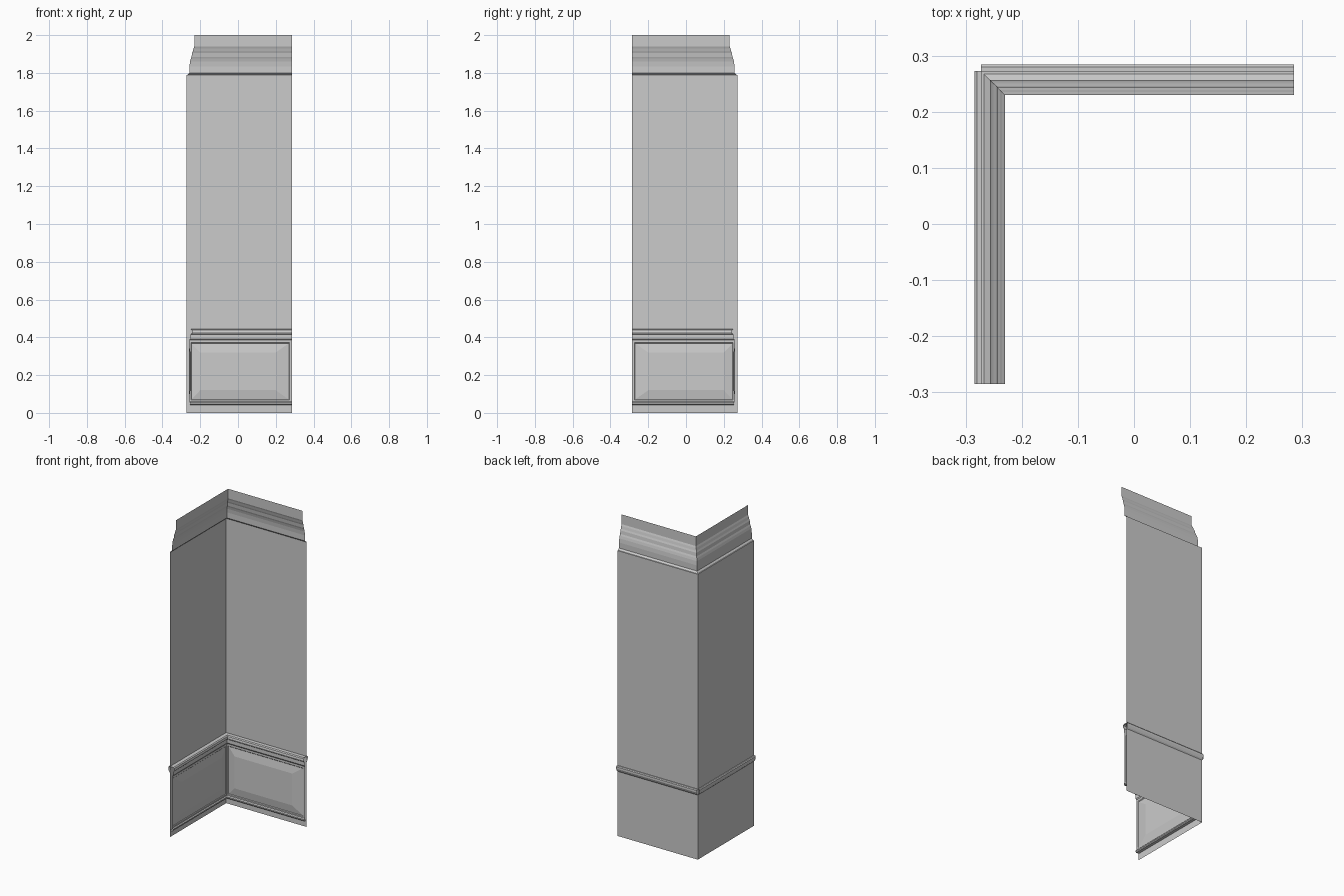
import bpy

if "Cube" in bpy.data.objects:
    bpy.data.objects.remove(bpy.data.objects["Cube"])

C = 0.273      # wall plane distance from centre
E = 0.285      # free end of each wall


def make(name, verts, faces):
    # Each part is built on the back wall, then reflected across the corner diagonal
    for side, flip in (("back", False), ("left", True)):
        pts = [(-y, -x, z) if flip else (x, y, z) for x, y, z in verts]
        fcs = [f[::-1] if flip else f for f in faces]
        me = bpy.data.meshes.new(f"{name}_{side}")
        me.from_pydata(pts, [], fcs)
        ob = bpy.data.objects.new(f"{name}_{side}", me)
        bpy.context.collection.objects.link(ob)


def moulding(name, profile):
    # Profile of (projection into room, height), mitred at the inside corner
    verts = []
    for d, z in profile:
        verts += [(-(C - max(d, 0)), C - d, z), (E, C - d, z)]
    faces = [(2*i, 2*i + 1, 2*i + 3, 2*i + 2) for i in range(len(profile) - 1)]
    make(name, verts, faces)


def panel(name, rings):
    # Nested rectangles (left, right, bottom, top, projection), closed by a flat field
    verts, faces = [], []
    for a, b, lo, hi, d in rings:
        verts += [(a, C - d, lo), (b, C - d, lo), (b, C - d, hi), (a, C - d, hi)]
    for k in range(0, 4 * (len(rings) - 1), 4):
        for i in range(4):
            j = (i + 1) % 4
            faces.append((k + i, k + j, k + 4 + j, k + 4 + i))
    n = len(verts)
    faces.append((n - 4, n - 3, n - 2, n - 1))
    make(name, verts, faces)


# Plain wall sheet
moulding("wall", [(0, 0), (0, 1.79)])

# Stepped cornice leaning into the room
moulding("cornice", [(0, 1.79), (0.006, 1.79), (0.016, 1.80), (0.016, 1.835),
                     (0.019, 1.86), (0.023, 1.875), (0.027, 1.885), (0.030, 1.905),
                     (0.034, 1.915), (0.038, 1.93), (0.042, 1.94), (0.043, 2.0)])

# Base bead under the wainscot
moulding("base_bead", [(0, 0.042), (0.018, 0.042), (0.022, 0.047),
                       (0.022, 0.054), (0.017, 0.06)])

# Chair rail, room side and the part showing behind the wall
moulding("chair_rail", [(0.017, 0.385), (0.022, 0.392), (0.022, 0.415), (0.029, 0.421),
                        (0.032, 0.428), (0.030, 0.438), (0.024, 0.443), (0, 0.443)])
moulding("chair_rail_rear", [(0, 0.443), (-0.007, 0.443), (-0.0115, 0.438),
                             (-0.0115, 0.425), (-0.006, 0.412), (0, 0.405)])

# Wainscot frame with raised field
panel("wainscot_panel", [(-C + 0.017, E, 0.055, 0.39, 0.017),
                         (-0.25, 0.272, 0.068, 0.372, 0.017),
                         (-0.247, 0.269, 0.071, 0.368, 0.013),
                         (-0.20, 0.20, 0.12, 0.32, 0.021)])
